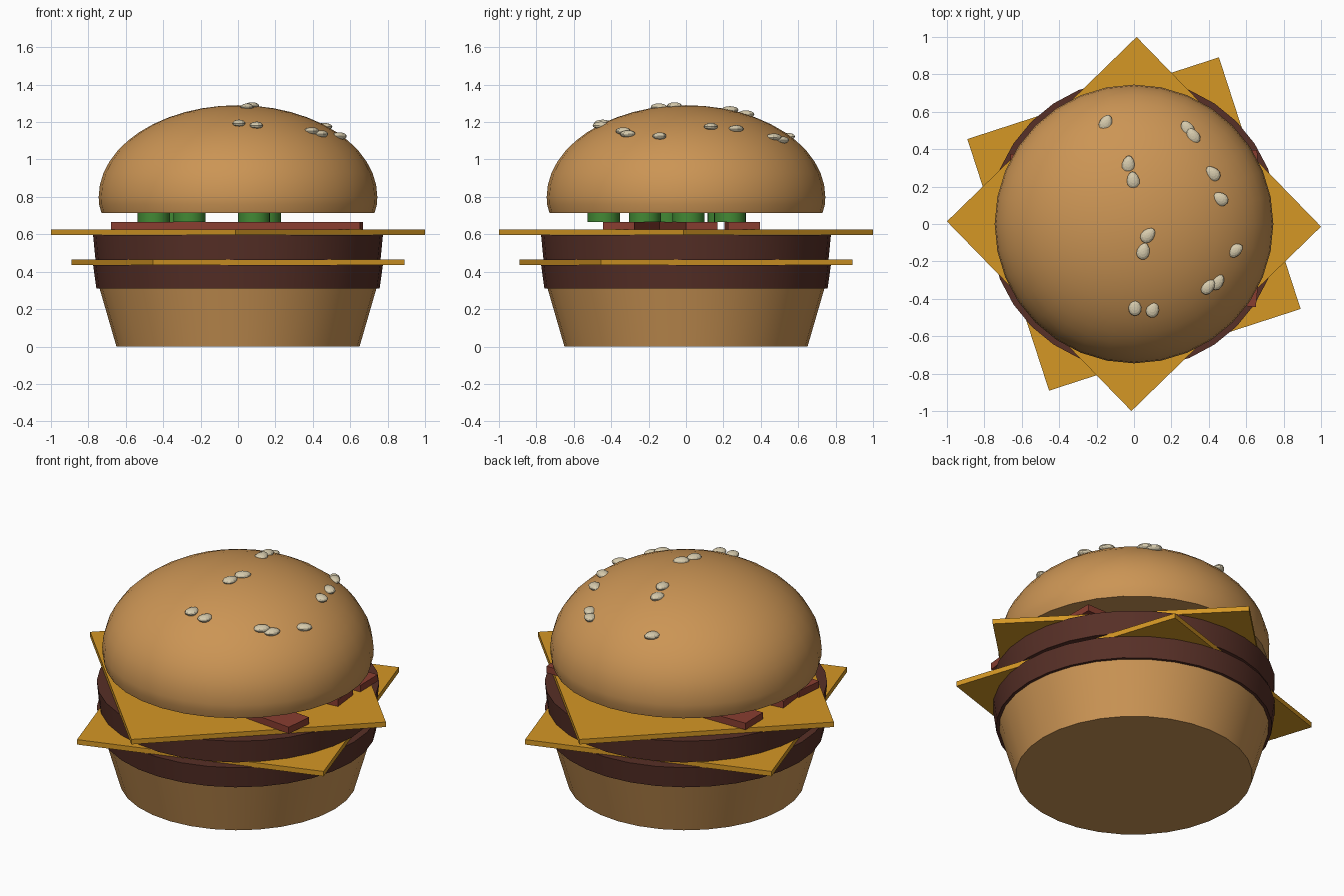
import bpy, bmesh, math
from mathutils import Matrix, Vector

old = bpy.data.objects.get("Cube")
if old:
    bpy.data.objects.remove(old, do_unlink=True)


def material(name, rgb):
    m = bpy.data.materials.new(name)
    m.use_nodes = True
    m.diffuse_color = (*rgb, 1)
    bsdf = next(n for n in m.node_tree.nodes if n.type == 'BSDF_PRINCIPLED')
    bsdf.inputs["Base Color"].default_value = (*rgb, 1)
    bsdf.inputs["Roughness"].default_value = 0.7
    return m


BUN = material("toasted bun", (0.60, 0.30, 0.09))
MEAT = material("grilled meat", (0.095, 0.029, 0.020))
CHEESE = material("yellow cheese", (0.66, 0.31, 0.018))
BACON = material("red bacon", (0.25, 0.048, 0.030))
PICKLE = material("green pickle", (0.055, 0.25, 0.035))
SEED = material("pale seed", (0.68, 0.60, 0.42))


def finish(name, bm, mat, smooth_angle=None):
    bmesh.ops.recalc_face_normals(bm, faces=bm.faces)
    mesh = bpy.data.meshes.new(name)
    bm.to_mesh(mesh)
    bm.free()
    mesh.materials.append(mat)
    ob = bpy.data.objects.new(name, mesh)
    bpy.context.collection.objects.link(ob)
    if smooth_angle:
        bpy.ops.object.select_all(action='DESELECT')
        ob.select_set(True)
        bpy.context.view_layer.objects.active = ob
        bpy.ops.object.shade_smooth_by_angle(angle=math.radians(smooth_angle))
    return ob


def lathe(name, profile, mat, sides=32, at=(0, 0)):
    """Turn (radius, height) points round z; flat ends are capped, r = 0 is a pole."""
    bm = bmesh.new()
    rings = []
    for r, z in profile:
        if r == 0:
            rings.append([bm.verts.new((at[0], at[1], z))])
        else:
            rings.append([bm.verts.new((at[0] + r * math.cos(math.tau * i / sides),
                                        at[1] + r * math.sin(math.tau * i / sides), z))
                          for i in range(sides)])
    for a, b in zip(rings, rings[1:]):
        for i in range(sides):
            j = (i + 1) % sides
            bm.faces.new((a[i], a[j], b[0]) if len(b) == 1 else (a[i], a[j], b[j], b[i]))
    for ring in (rings[0], rings[-1]):
        if len(ring) > 1:
            bm.faces.new(ring)
    return finish(name, bm, mat, 35)


def slab(name, centre, size, angle, mat):
    bm = bmesh.new()
    bmesh.ops.create_cube(bm, size=1)
    bm.transform(Matrix.Translation(centre) @ Matrix.Rotation(angle, 4, 'Z')
                 @ Matrix.Diagonal((*size, 1)))
    return finish(name, bm, mat)


# Lower bun and the two patties
lathe("bottom_bun", [(0.65, 0), (0.74, 0.31)], BUN)
lathe("lower_patty", [(0.757, 0.31), (0.775, 0.437)], MEAT)
lathe("upper_patty", [(0.762, 0.463), (0.775, 0.597)], MEAT)

# Square cheese slices, each twisted differently
side = math.sqrt(2)
slab("lower_cheese", (0, 0, 0.45), (side, side, 0.03), math.radians(18), CHEESE)
slab("upper_cheese", (0, 0, 0.61), (side, side, 0.03), math.radians(44.2), CHEESE)

# Bacon strips, given by the middle of their left and right ends
strips = [((-0.67, -0.22), (0.66, -0.36)),
          ((-0.66, -0.06), (0.66, 0.085)),
          ((-0.66, 0.29), (0.66, 0.31))]
for n, (a, b) in enumerate(strips, 1):
    a, b = Vector(a), Vector(b)
    mid, d = (a + b) / 2, b - a
    slab(f"bacon_strip_{n}", (mid.x, mid.y, 0.645), (d.length, 0.17, 0.04),
         math.atan2(d.y, d.x), BACON)

# Pickle slices
for n, at in enumerate([(-0.45, -0.10), (-0.36, 0.20), (-0.26, -0.44),
                        (0.086, -0.22), (0.144, 0.014), (0.12, 0.235)], 1):
    lathe(f"pickle_slice_{n}", [(0.086, 0.665), (0.086, 0.717)], PICKLE, 20, at)

# Domed top bun
R, BASE, H = 0.745, 0.80, 0.49
dome = [(R * math.cos(t * math.pi / 24), BASE + H * math.sin(t * math.pi / 24))
        for t in range(12)]
lathe("top_bun", [(0.73, 0.715), (0.743, 0.76)] + dome + [(0, BASE + H)], BUN)

# Sesame seeds: x, y and heading in degrees, lying flat on the dome
seeds = [(-0.15, 0.54, 65), (0.285, 0.51, 120), (0.315, 0.47, 120),
         (0.42, 0.27, 135), (0.46, 0.135, 150), (-0.03, 0.32, 85),
         (-0.005, 0.235, 95), (0.075, -0.06, 45), (0.05, -0.145, 75),
         (0.54, -0.14, 30), (0.395, -0.335, 45), (0.445, -0.31, 50),
         (0.005, -0.445, 90), (0.10, -0.455, 75)]
for n, (x, y, heading) in enumerate(seeds, 1):
    z = BASE + H * math.sqrt(1 - (x * x + y * y) / R ** 2)
    bm = bmesh.new()
    bmesh.ops.create_uvsphere(bm, u_segments=12, v_segments=8, radius=1)
    for v in bm.verts:
        v.co.y *= 1 - 0.2 * v.co.x      # egg-shaped taper
    bm.transform(Matrix.Translation((x, y, z))
                 @ Matrix.Rotation(math.radians(heading), 4, 'Z')
                 @ Matrix.Diagonal((0.046, 0.034, 0.02, 1)))
    finish(f"sesame_seed_{n}", bm, SEED)
